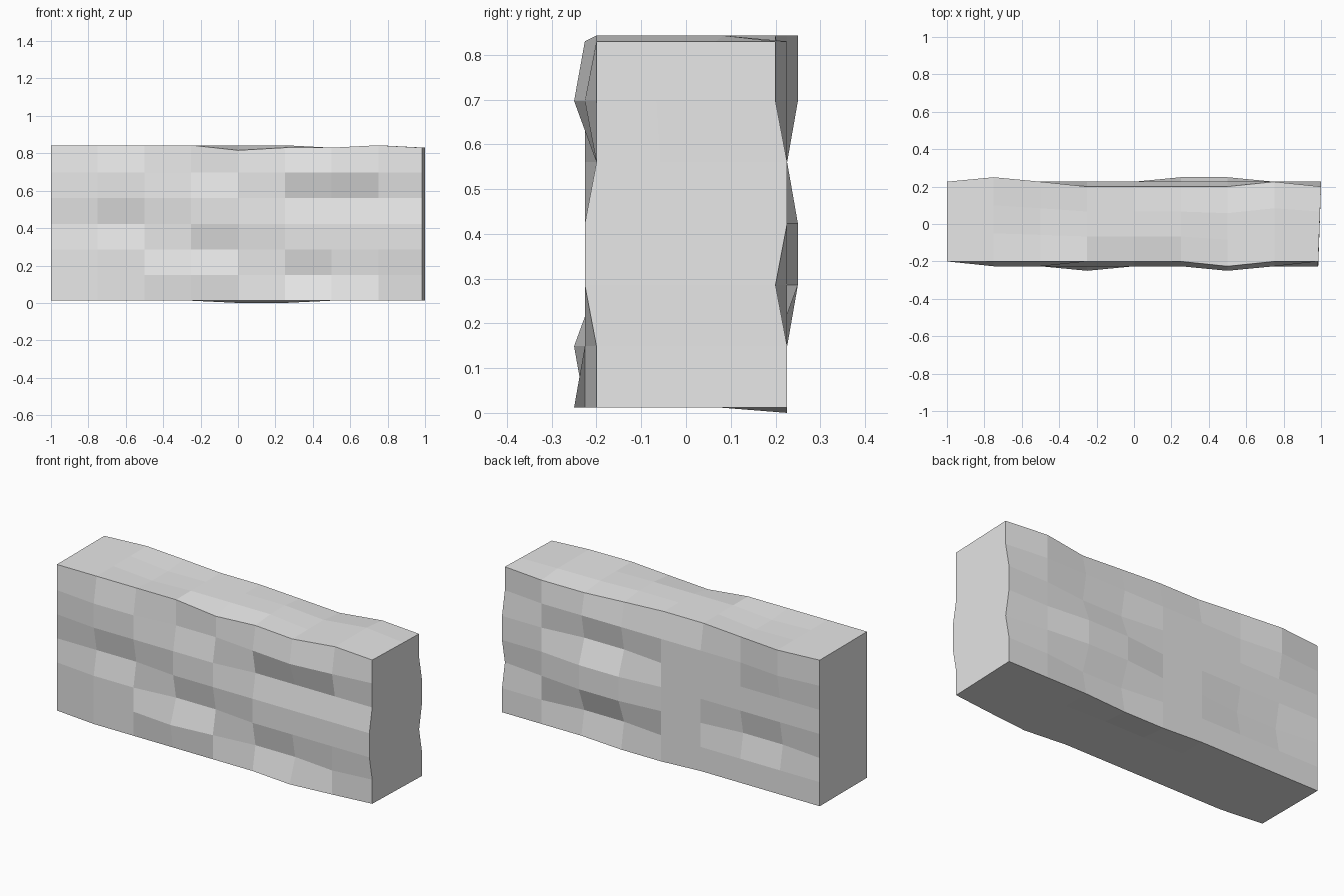
import bpy, bmesh

default = bpy.data.objects.get("Cube")
if default:
    bpy.data.objects.remove(default)

# Block divisions along length, depth and height
NX, NY, NZ = 8, 3, 6
BASE, RISE = 0.012, 0.137

# Chisel relief: i = inward, m = middle, o = outward; lines run bottom to top
DEPTH = {"i": 0.2, "m": 0.226, "o": 0.25}
FRONT = ["immmmmomi", "immomiimi", "immiimmmm", "iiimmmmmm",
         "immmmiiii", "immiimomi", "iiiiiimii"]
BACK = ["mmmmmmmmm", "mmmmmiimm", "miimmoomi", "mmmmmoomm",
        "mmmmmiimm", "mommmmmmi", "momiiiimi"]
# Top relief: l = low, m = middle, h = high; lines run front to back
HEIGHT = {"l": 0.816, "m": 0.83, "h": 0.843}
TOP = ["hhhhlmmhm", "hhmhhhmhm", "hhmhhhmhm", "hhhhhmlmm"]


def lattice_point(i, j, k):
    """Position of one surface lattice corner."""
    front, back = -DEPTH[FRONT[k][i]], DEPTH[BACK[k][i]]
    t = j / NY
    y = front + (back - front) * t
    x = -1 + 2 * i / NX
    if i == NX:
        x -= 0.015 * (1 - t)
    z = BASE + RISE * k
    if k == NZ:
        z = HEIGHT[TOP[j][i]]
    elif k == 0 and i in (4, 5) and j == NY:
        z = 0
    return x, y, z


bm = bmesh.new()
corners = {}


def corner(*key):
    if key not in corners:
        corners[key] = bm.verts.new(lattice_point(*key))
    return corners[key]


def skin(nu, nv, place):
    """Cover one side of the block with quads."""
    for u in range(nu):
        for v in range(nv):
            bm.faces.new([corner(*place(a, b)) for a, b in
                          ((u, v), (u + 1, v), (u + 1, v + 1), (u, v + 1))])


for end in (0, 1):
    skin(NX, NZ, lambda a, b: (a, end * NY, b))   # front and back
    skin(NX, NY, lambda a, b: (a, b, end * NZ))   # bottom and top
    skin(NY, NZ, lambda a, b: (end * NX, a, b))   # two flat ends
bmesh.ops.recalc_face_normals(bm, faces=bm.faces)

mesh = bpy.data.meshes.new("stone_block")
bm.to_mesh(mesh)
bm.free()
block = bpy.data.objects.new("stone_block", mesh)
bpy.context.collection.objects.link(block)

# Plain stone colour
stone = bpy.data.materials.new("light_grey_stone")
stone.use_nodes = True
colour = (0.8, 0.8, 0.8, 1)
stone.diffuse_color = colour
stone.node_tree.nodes["Principled BSDF"].inputs["Base Color"].default_value = colour
mesh.materials.append(stone)
